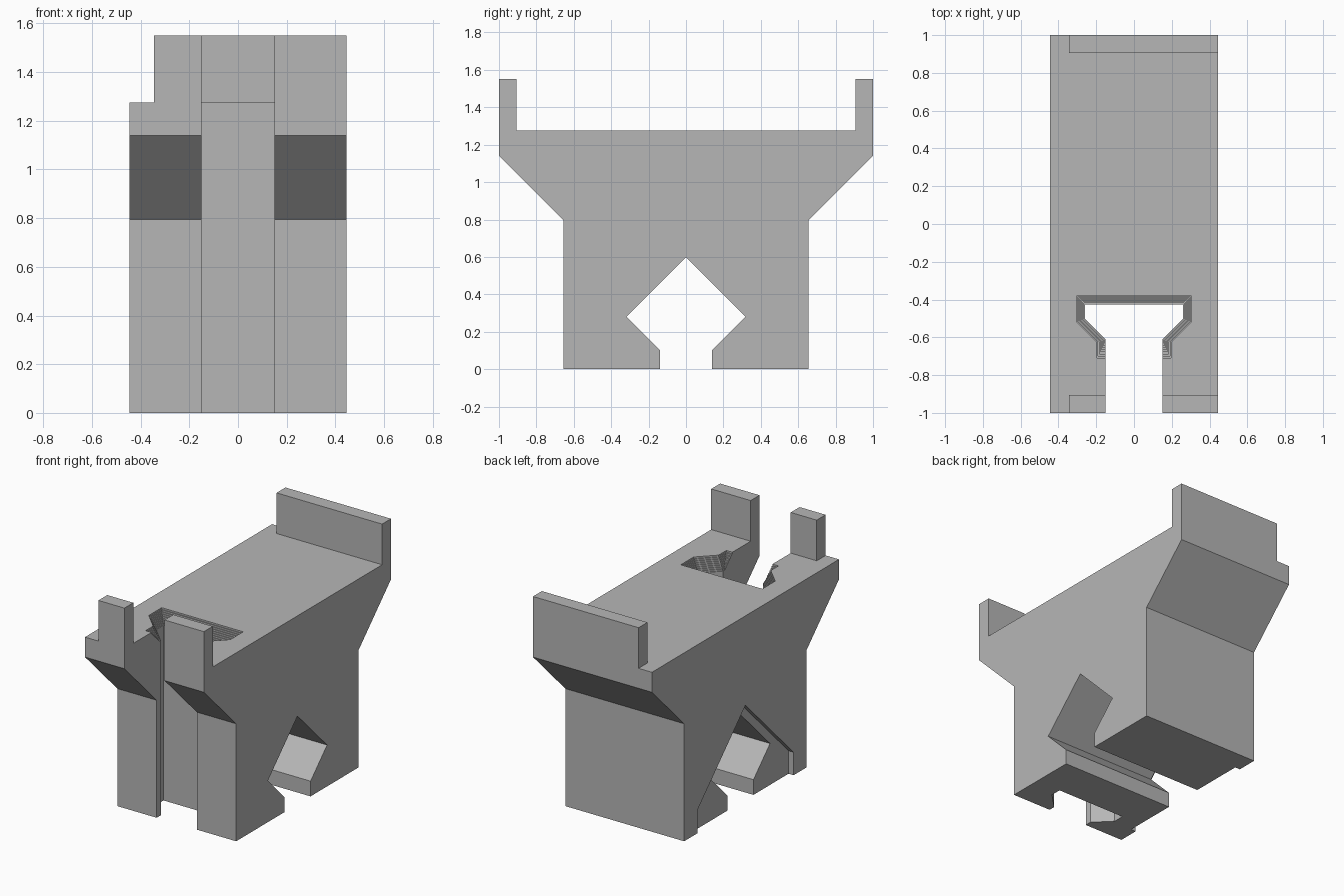
import bpy
import bmesh
from mathutils import Vector

cube = bpy.data.objects.get("Cube")
if cube:
    bpy.data.objects.remove(cube, do_unlink=True)

grey = bpy.data.materials.new("plain grey")
grey.use_nodes = True
grey.diffuse_color = (0.47, 0.47, 0.47, 1)
grey.node_tree.nodes["Principled BSDF"].inputs["Base Color"].default_value = (0.47, 0.47, 0.47, 1)

HALF_WIDTH = 0.445
DECK = 1.275


def mirrored(half):
    """Close a half outline by mirroring it in its first coordinate."""
    return half + [(-a, b) for a, b in reversed(half) if abs(a) > 1e-6]


def prism(name, outline, axis, low, high):
    """Extrude a 2D outline along x (outline in y, z) or z (outline in x, y)."""
    bm = bmesh.new()
    place = (lambda a, b: (low, a, b)) if axis == "x" else (lambda a, b: (a, b, low))
    face = bm.faces.new([bm.verts.new(place(a, b)) for a, b in outline])
    top = bmesh.ops.extrude_face_region(bm, geom=[face])["geom"]
    shift = Vector((high - low, 0, 0) if axis == "x" else (0, 0, high - low))
    bmesh.ops.translate(bm, vec=shift, verts=[v for v in top if isinstance(v, bmesh.types.BMVert)])
    bmesh.ops.recalc_face_normals(bm, faces=bm.faces)
    mesh = bpy.data.meshes.new(name)
    bm.to_mesh(mesh)
    bm.free()
    mesh.materials.append(grey)
    obj = bpy.data.objects.new(name, mesh)
    bpy.context.collection.objects.link(obj)
    return obj


def cut(target, cutter):
    """Subtract the cutter, bake the result and discard the cutter."""
    cutter.hide_render = True
    mod = target.modifiers.new("cut", "BOOLEAN")
    mod.operation = "DIFFERENCE"
    mod.solver = "EXACT"
    mod.object = cutter
    bpy.context.view_layer.update()
    result = bpy.data.meshes.new_from_object(target.evaluated_get(bpy.context.evaluated_depsgraph_get()))
    target.modifiers.clear()
    target.data = result
    bpy.data.objects.remove(cutter, do_unlink=True)


# Body: flared block with an upright lip at each end
side = [(0, 0), (0.655, 0), (0.655, 0.795), (1, 1.14), (1, 1.55), (0.905, 1.55), (0.905, DECK), (0, DECK)]
body = prism("bracket_body", mirrored(side), "x", -HALF_WIDTH, HALF_WIDTH)

# Notch off one end of both lips
lip_notch = [(-1.2, DECK), (1.2, DECK), (1.2, 1.8), (-1.2, 1.8)]
cut(body, prism("lip_notch", lip_notch, "x", -0.6, -0.345))

# Diamond channel running across the base
diamond = [(0, 0.597), (0.317, 0.28), (0.14, 0.103), (0.14, -0.1)]
cut(body, prism("diamond_channel", mirrored(diamond), "x", -0.6, 0.6))

# Shallow gabled recess around the channel on one side
recess = [(0, 0.67), (0.515, 0.155), (0.515, -0.1)]
cut(body, prism("side_recess", mirrored(recess), "x", -0.6, -HALF_WIDTH + 0.038))

# Keyed vertical slot open to the front
slot = [(0.26, -0.425), (0.26, -0.5), (0.15, -0.61), (0.15, -1.2)]
cut(body, prism("keyed_slot", mirrored(slot), "z", -0.2, 1.8))

# Fine steps widening the mouth of the slot at the deck
STEPS = 8
for i in range(1, STEPS + 1):
    grow = 0.045 * i / STEPS
    mouth = [(0.26 + grow, -0.425 + grow), (0.26 + grow, -0.5 - 0.4 * grow),
             (0.15 + grow, -0.61 - 0.4 * grow), (0.15 + grow, -0.62 - 2 * grow)]
    floor = DECK - 0.09 * (STEPS + 1 - i) / STEPS
    cut(body, prism("slot_step", mirrored(mouth), "z", floor, 1.7))
